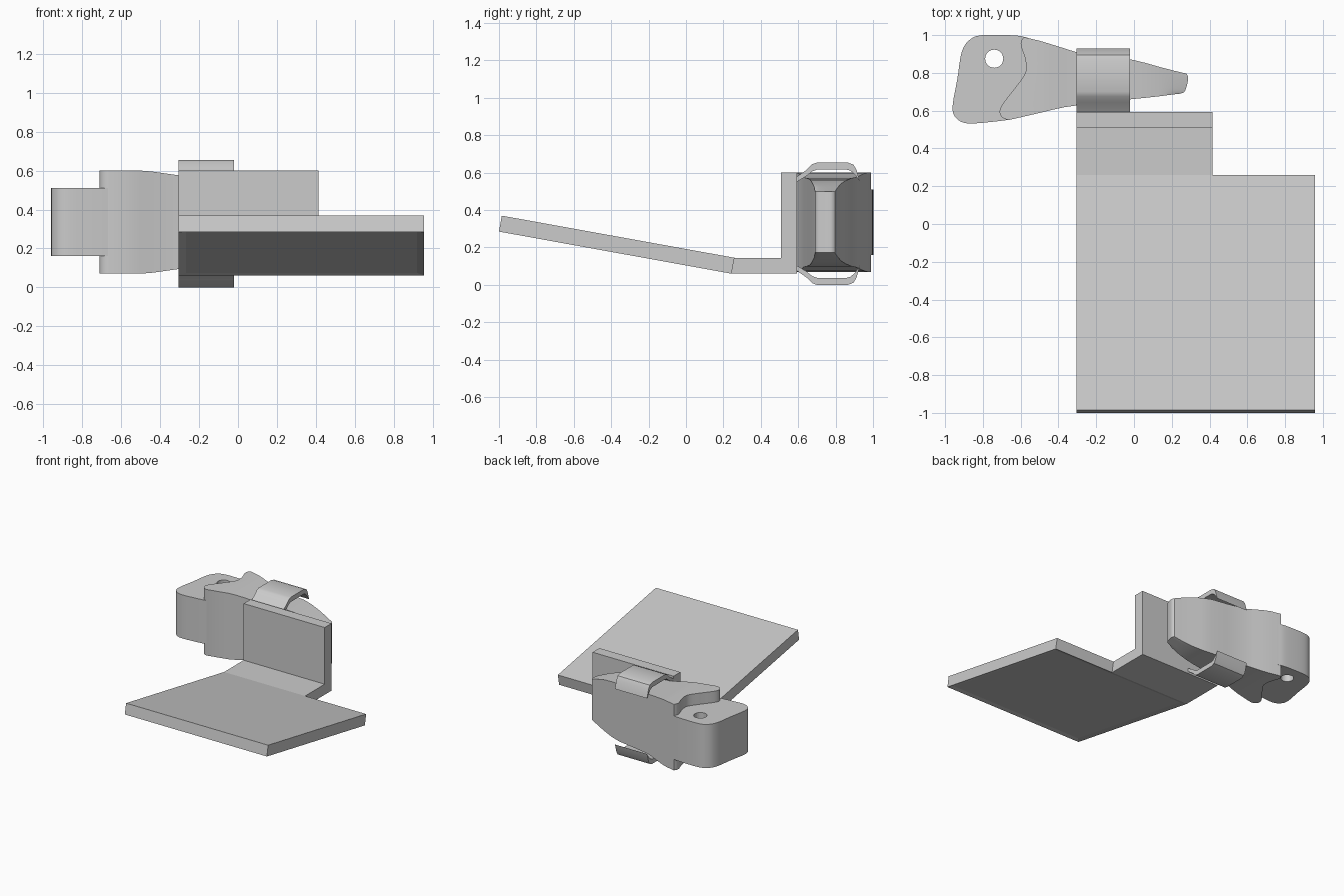
import bpy, bmesh
from mathutils import Vector

if "Cube" in bpy.data.objects:
    bpy.data.objects.remove(bpy.data.objects["Cube"])

MID = 0.335  # height of the horizontal mirror plane of the clamp body


def finish(bm, name, angle=0.6):
    bmesh.ops.remove_doubles(bm, verts=bm.verts, dist=1e-5)
    bmesh.ops.recalc_face_normals(bm, faces=bm.faces)
    me = bpy.data.meshes.new(name)
    bm.to_mesh(me)
    bm.free()
    ob = bpy.data.objects.new(name, me)
    bpy.context.collection.objects.link(ob)
    bpy.ops.object.select_all(action='DESELECT')
    ob.select_set(True)
    bpy.context.view_layer.objects.active = ob
    if angle:
        bpy.ops.object.shade_smooth_by_angle(angle=angle)
    return ob


def prism(pts, axis, a, b):
    """Extrude a 2D profile: axis 'z' uses xy points, axis 'x' uses yz points."""
    bm = bmesh.new()
    at = (lambda p, q, h: (p, q, h)) if axis == 'z' else (lambda p, q, h: (h, p, q))
    f = bm.faces.new([bm.verts.new(at(p, q, a)) for p, q in pts])
    r = bmesh.ops.extrude_face_region(bm, geom=[f])
    d = Vector(at(0, 0, b - a))
    bmesh.ops.translate(bm, vec=d, verts=[v for v in r['geom'] if isinstance(v, bmesh.types.BMVert)])
    bmesh.ops.recalc_face_normals(bm, faces=bm.faces)
    return bm


def spline(pts, steps=6, closed=False):
    """Catmull-Rom curve through 2D points."""
    p = [Vector(q) for q in pts]
    n = len(p)
    get = (lambda i: p[i % n]) if closed else (lambda i: p[max(0, min(n - 1, i))])
    out = []
    for i in range(n if closed else n - 1):
        a, b, c, d = (get(i + k) for k in (-1, 0, 1, 2))
        for s in range(steps):
            t = s / steps
            out.append(0.5 * (2 * b + (c - a) * t + (2 * a - 5 * b + 4 * c - d) * t * t
                              + (3 * b - a - 3 * c + d) * t ** 3))
    return out if closed else out + [p[-1]]


def resample(pts, n):
    """n + 1 evenly spaced points along a polyline."""
    p = [Vector(q) for q in pts]
    lens = [(b - a).length for a, b in zip(p, p[1:])]
    total, out = sum(lens), []
    for k in range(n + 1):
        d, i = total * k / n, 0
        while i < len(lens) - 1 and d > lens[i]:
            d -= lens[i]
            i += 1
        out.append(p[i].lerp(p[i + 1], min(1, d / lens[i])))
    return out


# Tilted tray with a shallow recess underneath
bm = prism([(-1.0, 0.285), (0.243, 0.06), (0.259, 0.145), (-0.985, 0.37)], 'x', -0.305, 0.957)
under = min(bm.faces, key=lambda f: f.normal.z)
bmesh.ops.inset_individual(bm, faces=[under], thickness=0.052, depth=-0.008)
finish(bm, "tray", 0)

# L-shaped bracket behind the tray
finish(prism([(0.243, 0.06), (0.593, 0.06), (0.593, 0.6), (0.507, 0.6), (0.507, 0.145),
              (0.259, 0.145)], 'x', -0.305, 0.415), "bracket", 0)

# Clamp body: columns of points from the wavy step edge to the narrow tip
step_edge = spline([(-0.665, 0.55), (-0.705, 0.57), (-0.705, 0.62), (-0.63, 0.72),
                    (-0.575, 0.80), (-0.575, 0.87), (-0.6, 0.95), (-0.585, 0.99)])
tip_edge = spline([(0.245, 0.69), (0.27, 0.705), (0.287, 0.77), (0.278, 0.796)])
columns = [(step_edge, 0.265)]
for x, lo, hi, h in [(-0.5, 0.588, 0.97, 0.265), (-0.44, 0.603, 0.952, 0.26),
                     (-0.37, 0.618, 0.93, 0.25), (-0.3, 0.628, 0.908, 0.24),
                     (-0.15, 0.645, 0.885, 0.236), (-0.02, 0.66, 0.872, 0.23),
                     (0.06, 0.668, 0.853, 0.222), (0.14, 0.677, 0.83, 0.207),
                     (0.21, 0.686, 0.812, 0.187)]:
    columns.append(([(x, lo), (x, hi)], h))
columns.append((tip_edge, 0.163))
N = 28
bm = bmesh.new()
grids = [[[bm.verts.new((p.x, p.y, MID + s * h)) for p in resample(c, N)] for c, h in columns]
         for s in (1, -1)]
for g in grids:
    for a, b in zip(g, g[1:]):
        for j in range(N):
            bm.faces.new((a[j], b[j], b[j + 1], a[j + 1]))
rims = [g[0] + [c[-1] for c in g[1:-1]] + g[-1][::-1] + [c[0] for c in g[-2:0:-1]] for g in grids]
top, bot = rims
for i in range(len(top)):
    k = (i + 1) % len(top)
    bm.faces.new((top[i], top[k], bot[k], bot[i]))
finish(bm, "clamp_body")

# Thinner rounded head with a pin hole
outer = spline([(-0.56, 0.985), (-0.63, 0.998), (-0.80, 1.0), (-0.87, 0.975), (-0.912, 0.91),
                (-0.935, 0.77), (-0.96, 0.625), (-0.945, 0.565), (-0.885, 0.533),
                (-0.76, 0.54), (-0.66, 0.552)])
inner = [(-0.6, 0.60), (-0.62, 0.66), (-0.52, 0.80), (-0.53, 0.92)]
head = finish(prism(outer + [Vector(p) for p in inner], 'z', 0.16, 0.51), "head")
bpy.ops.mesh.primitive_cylinder_add(vertices=32, radius=0.048, depth=1, location=(-0.74, 0.875, MID))
cutter = bpy.context.object
cutter.name = "hole_cutter"
cutter.hide_render = True
mod = head.modifiers.new("pin_hole", 'BOOLEAN')
mod.object, mod.operation, mod.solver = cutter, 'DIFFERENCE', 'EXACT'
bpy.context.view_layer.objects.active = head
bpy.ops.object.modifier_apply(modifier="pin_hole")
bpy.data.objects.remove(cutter)
bpy.ops.object.select_all(action='DESELECT')
head.select_set(True)
bpy.ops.object.shade_smooth_by_angle(angle=0.6)

# Upper and lower straps holding the body to the bracket
strap = [(0.592, 0.578), (0.645, 0.615), (0.675, 0.645), (0.70, 0.654), (0.865, 0.654),
         (0.895, 0.643), (0.912, 0.615), (0.93, 0.55),
         (0.905, 0.588), (0.88, 0.61), (0.86, 0.616), (0.70, 0.616), (0.675, 0.607),
         (0.645, 0.583), (0.592, 0.55)]
for name, s, m in (("strap_upper", 1, 0), ("strap_lower", -1, 0.654)):
    finish(prism([(y, m + s * z) for y, z in strap], 'x', -0.305, -0.02), name)
